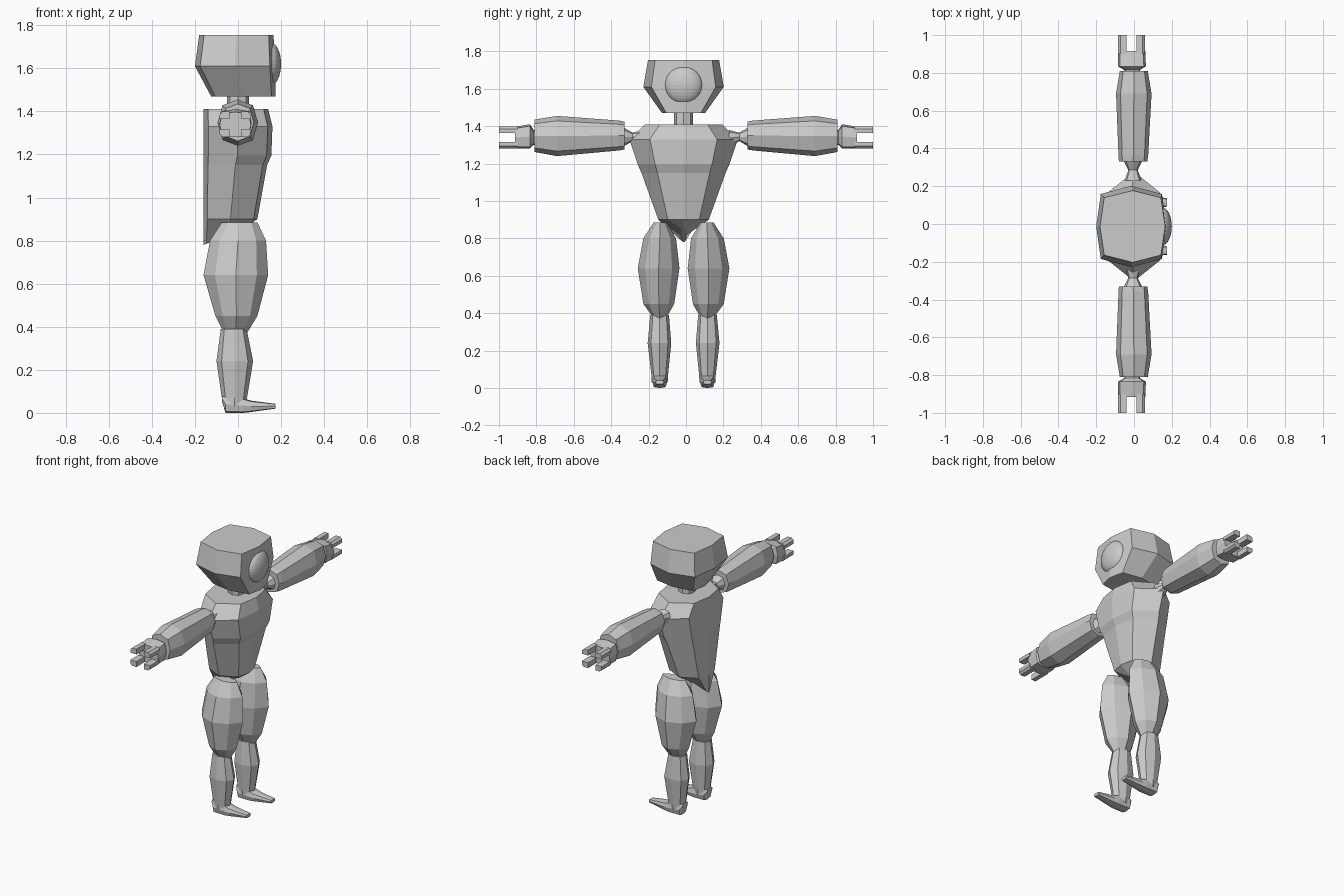
import bpy, bmesh
from mathutils import Vector

if "Cube" in bpy.data.objects:
    bpy.data.objects.remove(bpy.data.objects["Cube"])

MID = -0.013   # body mid plane sits slightly off the arm mid plane


def octagon(u0, u1, v0, v1, cu, cv):
    """Eight-point section with points on both axes and at the diagonals."""
    u, v, a, b = (u0 + u1) / 2, (v0 + v1) / 2, (u1 - u0) / 2, (v1 - v0) / 2
    shape = [(1, 0), (cu, cv), (0, 1), (-cu, cv), (-1, 0), (-cu, -cv), (0, -1), (cu, -cv)]
    return [(u + a * p, v + b * q) for p, q in shape]


def loft(name, rings, axis='Z', cu=0.75, cv=0.75, mirror=False, y=MID):
    """Skin octagon rings (t, u0, u1, v0, v1[, tilt]) along an axis."""
    bm = bmesh.new()
    loops = []
    for t, u0, u1, v0, v1, *tilt in rings:
        loop = []
        for u, v in octagon(u0, u1, v0, v1, cu, cv):
            s = t + (tilt[0] * (u - u0) if tilt else 0)
            co = {'X': (s, u, v), 'Y': (u, s, v), 'Z': (u, v, s)}[axis]
            loop.append(bm.verts.new(Vector(co)))
        loops.append(loop)
    for a, b in zip(loops, loops[1:]):
        for i in range(8):
            j = (i + 1) % 8
            bm.faces.new((a[i], a[j], b[j], b[i]))
    bm.faces.new(loops[0])
    bm.faces.new(loops[-1])
    return finish(name, bm, mirror, y)


def finish(name, bm, mirror, y):
    bmesh.ops.recalc_face_normals(bm, faces=bm.faces)
    me = bpy.data.meshes.new(name)
    bm.to_mesh(me)
    bm.free()
    ob = bpy.data.objects.new(name, me)
    bpy.context.collection.objects.link(ob)
    ob.location.y = y
    if mirror:
        m = ob.modifiers.new("mirror", 'MIRROR')
        m.use_axis = (False, True, False)
        m.use_mirror_merge = False
    return ob


# Head, round visor and neck
loft("head", [(1.47, -.125, .175, -.115, .115),
              (1.61, -.20, .172, -.215, .215),
              (1.755, -.18, .165, -.19, .19)], cu=.87, cv=.8)
bpy.ops.mesh.primitive_uv_sphere_add(segments=32, ring_count=16, radius=.1,
                                     location=(.15, MID, 1.62))
visor = bpy.context.object
visor.name = "visor"
visor.scale.x = .5
loft("neck", [(1.39, -.05, .05, -.05, .05), (1.50, -.05, .05, -.05, .05)])

# Torso: crotch point, waist, ribs, chest step, shoulders, collar
loft("torso", [(.78, -.16, .03, -.015, .015, .4),
               (.90, -.16, .09, -.135, .135),
               (1.15, -.16, .135, -.225, .225),
               (1.195, -.16, .155, -.245, .245),
               (1.33, -.16, .16, -.29, .29),
               (1.41, -.16, .14, -.205, .205)], cu=.86, cv=.62)

# Legs
loft("thigh", [(.36, -.06, .035, .10, .15),
               (.45, -.105, .09, .05, .215),
               (.64, -.16, .14, .022, .245),
               (.80, -.13, .13, .04, .215),
               (.885, -.075, .09, .09, .16)], cu=.65, cv=.65, mirror=True)
loft("shin", [(.03, -.065, .03, .085, .17),
              (.07, -.075, .042, .083, .172),
              (.24, -.10, .07, .066, .192),
              (.39, -.08, .04, .078, .178)], cu=.72, cv=.72, mirror=True)
loft("foot", [(-.075, .10, .155, .055, .08),
              (-.058, .088, .167, 0, .08),
              (.025, .088, .167, 0, .068),
              (.06, .092, .163, .004, .057),
              (.175, .105, .15, .02, .042)], axis='X', cu=.8, cv=.85, mirror=True)

# Arms
loft("shoulder_joint", [(.23, -.05, .04, 1.29, 1.38),
                        (.285, -.03, .02, 1.32, 1.365),
                        (.345, -.06, .05, 1.285, 1.40)], axis='Y', mirror=True, y=0)
loft("arm", [(.33, -.08, .07, 1.275, 1.425),
             (.36, -.082, .075, 1.27, 1.43),
             (.69, -.095, .093, 1.24, 1.455),
             (.81, -.075, .073, 1.262, 1.435)], axis='Y', mirror=True, y=0)
loft("wrist", [(.80, -.05, .04, 1.30, 1.38),
               (.815, -.05, .03, 1.30, 1.38),
               (.835, -.085, .063, 1.28, 1.41),
               (.915, -.085, .06, 1.28, 1.397)], axis='Y', cu=.85, cv=.85, mirror=True, y=0)

# Four fingers per hand with chamfered outer corners
for n, (sx, sz) in enumerate([(1, 1), (1, -1), (-1, 1), (-1, -1)]):
    bm = bmesh.new()
    profile = [(.027, .024), (.072, .024), (.072, .046), (.058, .059), (.027, .059)]
    face = bm.faces.new([bm.verts.new((-.013 + sx * p, .90, 1.34 + sz * q)) for p, q in profile])
    ext = bmesh.ops.extrude_face_region(bm, geom=[face], use_keep_orig=True)
    bmesh.ops.translate(bm, vec=(0, .10, 0),
                        verts=[v for v in ext['geom'] if isinstance(v, bmesh.types.BMVert)])
    finish(f"finger_{n + 1}", bm, True, 0)
